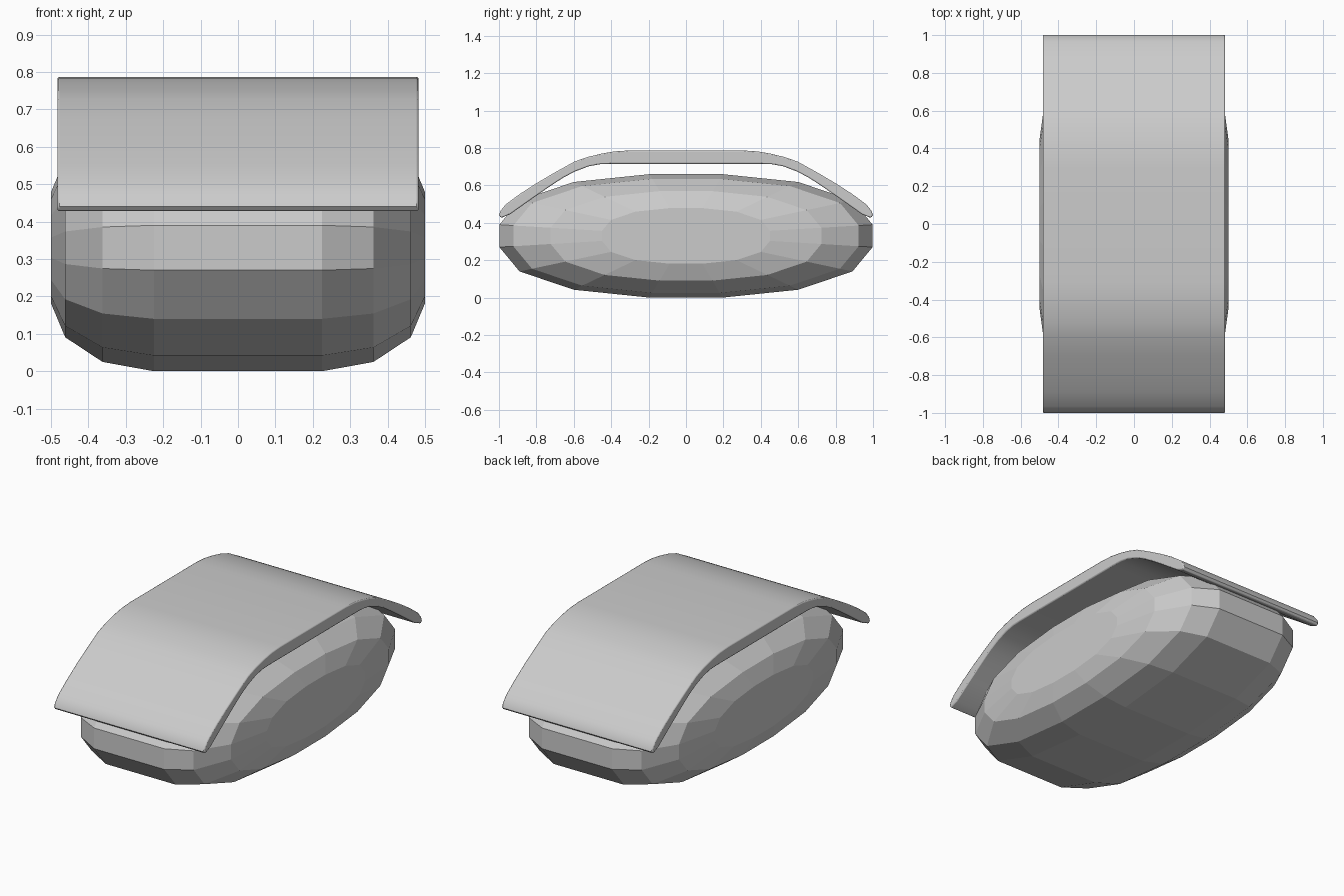
import bpy, bmesh
from math import radians

if "Cube" in bpy.data.objects:
    bpy.data.objects.remove(bpy.data.objects["Cube"])


def make_object(name, bm):
    bmesh.ops.recalc_face_normals(bm, faces=bm.faces[:])
    mesh = bpy.data.meshes.new(name)
    bm.to_mesh(mesh)
    bm.free()
    ob = bpy.data.objects.new(name, mesh)
    bpy.context.collection.objects.link(ob)
    return ob


# faceted rounded body: a 16-sided outline scaled in rings along x
quarter = [(0.195, 0.33), (0.60, 0.288), (0.89, 0.19), (0.998, 0.06)]
right = quarter + [(y, -z) for y, z in reversed(quarter)]
outline = right + [(-y, -z) for y, z in right]
half_rings = [(0.225, 1.0), (0.362, 0.925), (0.462, 0.725), (0.5, 0.45)]
rings = [(-x, s) for x, s in reversed(half_rings)] + half_rings

bm = bmesh.new()
loops = [[bm.verts.new((x, y * s, 0.33 + z * s)) for y, z in outline]
         for x, s in rings]
n = len(outline)
for a, b in zip(loops, loops[1:]):
    for i in range(n):
        j = (i + 1) % n
        bm.faces.new((a[i], a[j], b[j], b[i]))
bm.faces.new(loops[0])
bm.faces.new(loops[-1])
make_object("body", bm)

# curved cover: side profile extruded across the width
outer = [(0.30, 0.787), (0.38, 0.782), (0.45, 0.770), (0.525, 0.752),
         (0.597, 0.727), (0.70, 0.670), (0.80, 0.611), (0.89, 0.553),
         (0.965, 0.497), (0.992, 0.463), (1.0, 0.440), (0.988, 0.426)]
inner = [(0.94, 0.446), (0.83, 0.524), (0.717, 0.602), (0.655, 0.642),
         (0.594, 0.674), (0.52, 0.702), (0.46, 0.713), (0.40, 0.715)]
half = outer + inner
profile = half + [(-y, z) for y, z in reversed(half)]
bm = bmesh.new()
face = bm.faces.new([bm.verts.new((-0.483, y, z)) for y, z in profile])
res = bmesh.ops.extrude_face_region(bm, geom=[face])
bmesh.ops.translate(bm, vec=(0.966, 0, 0),
                    verts=[v for v in res["geom"] if isinstance(v, bmesh.types.BMVert)])
cover = make_object("cover", bm)
bev = cover.modifiers.new("soft_edges", "BEVEL")
bev.width = 0.006
bev.segments = 2
bev.limit_method = "ANGLE"
bev.angle_limit = radians(70)
bpy.context.view_layer.objects.active = cover
cover.select_set(True)
bpy.ops.object.shade_smooth_by_angle(angle=radians(35))
